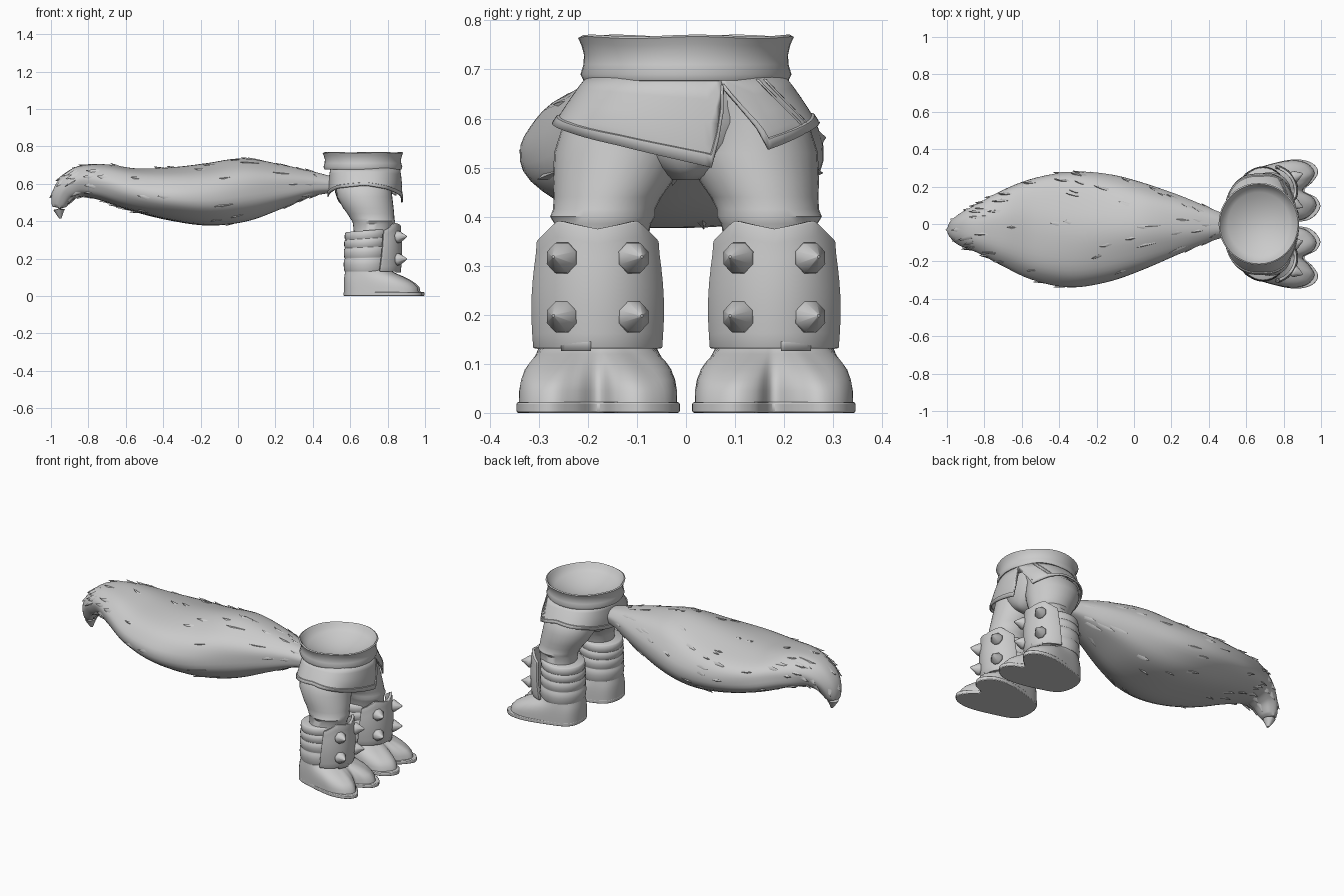
import bpy, bmesh, math, random
from math import sin, cos, pi, radians, copysign
from mathutils import Vector

random.seed(4)
cube = bpy.data.objects.get("Cube")
if cube:
    bpy.data.objects.remove(cube)

grey = bpy.data.materials.new("light grey")
grey.use_nodes = True
TONE = (0.6, 0.6, 0.6, 1)
grey.diffuse_color = TONE
grey.node_tree.nodes["Principled BSDF"].inputs["Base Color"].default_value = TONE


def finish(name, bm, mirror=False, thick=0, angle=40, bevel=0):
    bmesh.ops.recalc_face_normals(bm, faces=bm.faces)
    mesh = bpy.data.meshes.new(name)
    bm.to_mesh(mesh)
    bm.free()
    mesh.materials.append(grey)
    ob = bpy.data.objects.new(name, mesh)
    bpy.context.collection.objects.link(ob)
    bpy.ops.object.select_all(action='DESELECT')
    ob.select_set(True)
    bpy.context.view_layer.objects.active = ob
    bpy.ops.object.shade_smooth_by_angle(angle=radians(angle))
    if thick:
        m = ob.modifiers.new("thickness", 'SOLIDIFY')
        m.thickness, m.offset = thick, 0
    if bevel:
        m = ob.modifiers.new("bevel", 'BEVEL')
        m.width, m.segments = bevel, 2
    if mirror:
        ob.modifiers.new("mirror", 'MIRROR').use_axis = (False, True, False)


def skin(bm, rings, closed=True):
    rows = [[bm.verts.new(p) for p in r] for r in rings]
    n = len(rows[0])
    for a, b in zip(rows, rows[1:]):
        for i in range(n if closed else n - 1):
            j = (i + 1) % n
            bm.faces.new((a[i], a[j], b[j], b[i]))
    if closed:
        bm.faces.new(rows[0])
        bm.faces.new(rows[-1])


def loft(name, rings, closed=True, **kw):
    bm = bmesh.new()
    skin(bm, rings, closed)
    finish(name, bm, **kw)


def ellipse(x, y, z, rx, ry, n=32):
    return [(x + rx * cos(2 * pi * i / n), y + ry * sin(2 * pi * i / n), z) for i in range(n)]


def power(v, p):
    return copysign(abs(v) ** p, v)


def smooth_path(pts, steps, loop=False):
    """Catmull-Rom interpolation of tuples of any length."""
    n, out = len(pts), []
    pick = (lambda i: pts[i % n]) if loop else (lambda i: pts[min(max(i, 0), n - 1)])
    for i in range(n if loop else n - 1):
        quad = [pick(i + k) for k in (-1, 0, 1, 2)]
        for s in range(steps):
            t = s / steps
            out.append([(2*b + (c-a)*t + (2*a-5*b+4*c-d)*t*t + (3*b-a-3*c+d)*t**3) / 2
                        for a, b, c, d in zip(*quad)])
    return out if loop else out + [list(pts[-1])]


def lerp_table(table, a):
    for (a0, z0), (a1, z1) in zip(table, table[1:]):
        if a <= a1:
            return z0 + (z1 - z0) * (a - a0) / (a1 - a0)
    return table[-1][1]


# Belt with a dished top
belt = [(.195, .676), (.209, .677), (.215, .69), (.209, .71), (.208, .73), (.213, .75),
        (.22, .765), (.213, .769), (.205, .76)]
belt += [(r, .68 + .06 * (r / .195) ** 2) for r in (.195, .17, .14, .11, .08, .05, .025, .004)]
rings = []
for r, z in belt:
    wave = .002 if z > .74 else 0
    rings.append([(x, y, h + wave * sin(5 * i * pi / 24 + 1))
                  for i, (x, y, h) in enumerate(ellipse(.668, 0, z, r * .98, r, 48))])
loft("belt", rings, angle=50)

# Hips between the legs
loft("hips", [ellipse(.672, 0, z, rx, ry) for z, rx, ry in
              ((.66, .165, .19), (.6, .16, .19), (.55, .152, .16), (.52, .142, .12),
               (.5, .132, .085), (.485, .115, .055), (.475, .09, .03))])

# Wrapped skirt, open at a slit near the front
def skirt_point(a, z, off=0):
    drop = min(.685 - z, .1)
    return (.68 + (.182 + .08 * drop + off) * power(cos(a), .85),
            (.198 + .66 * drop + off) * power(sin(a), .85 if cos(a) < 0 else 1), z)

HEM = [(20, .665), (38, .537), (62, .57), (90, .597), (135, .575), (180, .53), (225, .575),
       (270, .592), (300, .572), (330, .545), (371, .50), (380, .665)]
angles = [20 + 3 * i for i in range(118)] + [374, 377, 380]
rings = []
for t, off in ((0, 0), (.25, .003), (.5, .004), (.75, .004), (.86, .004), (.87, .009), (1, .009)):
    rings.append([skirt_point(radians(a), .685 + (lerp_table(HEM, a) - .685) * t, off) for a in angles])
loft("skirt", rings, closed=False, thick=.008, angle=35)

# Raised seams on the short flap
for k in (44, 50):
    rows = [[skirt_point(radians(k + d + 18 * t / 8), .68 - .1 * t / 8, .008) for d in (-.8, .8)]
            for t in range(9)]
    loft("skirt_seam", rows, closed=False, thick=.003)

# Legs
thigh = [(.65, .67, .09, .15, .10), (.59, .67, .128, .148, .122), (.53, .677, .135, .148, .134),
         (.47, .697, .15, .135, .121), (.44, .71, .16, .125, .11), (.415, .718, .167, .118, .104),
         (.4, .725, .17, .115, .107), (.385, .725, .17, .11, .098), (.33, .72, .18, .1, .1)]
loft("thigh", [ellipse(x, y, z, rx, ry) for z, x, y, rx, ry in thigh], mirror=True)

# Shin wrapped in four bands with narrow creases
rings = []
levels = [(.13, 1), (.205, 1), (.262, .99), (.308, .975), (.352, .94)]
for (z0, s0), (z1, s1) in zip(levels, levels[1:]):
    for f, s in ((0, .96), (.12, .99), (.5, 1.01), (.88, 1), (.97, .96)):
        g = (s0 + (s1 - s0) * f) * s
        rings.append([(x, y, z + .08 * (x - .69) * (z - .13) / .22)
                      for x, y, z in ellipse(.69, .18, z0 + f * (z1 - z0), .124 * g, .127 * g)])
loft("shin_wraps", rings, mirror=True, angle=50)

# Curved shin plate with a peaked top, narrowing upward
def plate_point(a, t):
    top = lerp_table([(-76, .35), (-64, .362), (-42, .392), (0, .375), (42, .392), (64, .362), (76, .35)], a)
    z = .132 + (top - .132) * t
    bulge = .95 + .05 * sin(pi * min(t * 1.1, 1))
    r = radians(a * (1 - .12 * t))
    return (.722 + .148 * bulge * cos(r), .18 + .135 * bulge * sin(r), z)

loft("shin_plate", [[plate_point(-76 + 4.75 * i, t / 8) for i in range(33)] for t in range(9)],
     closed=False, mirror=True, thick=.016, angle=60, bevel=.003)
loft("plate_tab", [[(.724 + .145 * cos(radians(a)), .18 + .131 * sin(radians(a)), z)
                    for a in range(6, 38, 4)] for z in (.126, .162)],
     closed=False, mirror=True, thick=.006)

# Eight-sided spikes on the plate
bm = bmesh.new()
for z in (.195, .315):
    for a in (-30, 30):
        r = radians(a)
        out = Vector((cos(r * .7), sin(r * .7), .05)).normalized()
        side = out.cross(Vector((0, 0, 1))).normalized()
        up = side.cross(out)
        start = Vector((.72 + .144 * cos(r), .18 + .136 * sin(r), z))
        skin(bm, [[start + out * d + (side * cos((k + .5) * pi / 4) + up * sin((k + .5) * pi / 4)) * w
                   for k in range(8)] for d, w in ((0, .024), (.01, .034), (.02, .033), (.062, .003))])
finish("plate_spikes", bm, mirror=True, angle=50)

# Heart-shaped sole, and a boot that blends from it up to a round ankle
outline = [(.565, .18), (.595, .09), (.70, .045), (.84, .014), (.94, .025), (.995, .085), (.975, .14),
           (.91, .178), (.955, .225), (.985, .28), (.945, .33), (.85, .345), (.71, .315), (.595, .27)]
edge = smooth_path(outline, 5, loop=True)
loft("sole", [[(x, y, z) for x, y in edge] for z in (0, .022)], mirror=True, bevel=.004)
rings = []
for z, t in ((.012, .1), (.045, .13), (.068, .24), (.088, .4), (.105, .58), (.12, .76), (.135, .92), (.155, 1)):
    ring = []
    for x, y in edge:
        a = math.atan2(y - .18, x - .70)
        front = min(max((x - .82) / .15, 0), 1)
        s = t * t + .03 + (t - t * t - .03) * front
        ring.append((x + (.69 + .115 * cos(a) - x) * s, y + (.18 + .118 * sin(a) - y) * s, z))
    rings.append(ring)
loft("boot", rings, mirror=True, angle=60)

# Bushy tail: x, y, z of the core, then half width and half height
core = [(.50, -.01, .595, .055, .044), (.40, -.005, .60, .093, .067), (.25, -.005, .59, .155, .113),
        (.05, -.014, .570, .23, .165), (-.15, -.022, .542, .287, .166), (-.35, -.028, .545, .307, .143),
        (-.55, -.025, .568, .27, .116), (-.72, -.02, .608, .195, .098), (-.84, -.022, .613, .128, .083),
        (-.92, -.03, .565, .087, .065), (-.955, -.03, .49, .05, .043), (-.95, -.03, .415, .008, .006)]
path = smooth_path(core, 6)
centres = [Vector(p[:3]) for p in path]


def tail_frame(i):
    tangent = (centres[min(i + 1, len(path) - 1)] - centres[max(i - 1, 0)]).normalized()
    return tangent, Vector((0, 1, 0)), tangent.cross(Vector((0, 1, 0))).normalized()


def tail_point(i, a):
    t, side, up = tail_frame(i)
    up = up if up.z > 0 else -up
    ridge = 1 + .012 * sin(7 * a + i * .12) + .01 * sin(4 * a - i * .2)
    full = .82 if sin(a) < 0 else 1
    return centres[i] + (side * power(cos(a), full) * path[i][3] + up * power(sin(a), full) * path[i][4]) * ridge


loft("tail", [[tail_point(i, 2 * pi * k / 48) for k in range(48)] for i in range(len(path))], angle=60)

# Tufts of fur lying along the tail, pointing to its tip
bm = bmesh.new()


def tuft(i, a, length, width):
    t = tail_frame(i)[0]
    p = tail_point(i, a)
    ahead = tail_point(min(i + 2, len(path) - 1), a)
    out = (p - centres[i]).normalized()
    along = ((ahead - p).normalized() + t * .3).normalized()
    across = along.cross(out).normalized() * width
    base = p - along * length * .5
    ring = [base + across - out * .012, base - out * .005, base - across - out * .012, base - out * .03]
    mid = [q + along * length * .55 + out * .009 for q in ring]
    tip = p + along * length * .6 + out * .010
    skin(bm, [ring, mid, [tip + (q - base) * .05 for q in ring]])


for n in range(75):
    tuft(random.randint(8, 50), random.uniform(0, 2 * pi), random.uniform(.06, .1), random.uniform(.009, .015))
for n in range(18):
    tuft(random.randint(44, 57), 2 * pi * n / 9 + random.uniform(-.2, .2), random.uniform(.05, .08), .014)
for n in range(8):
    tuft(random.randint(4, 8), 2 * pi * n / 8, .07, .012)
finish("tail_tufts", bm, angle=60)
